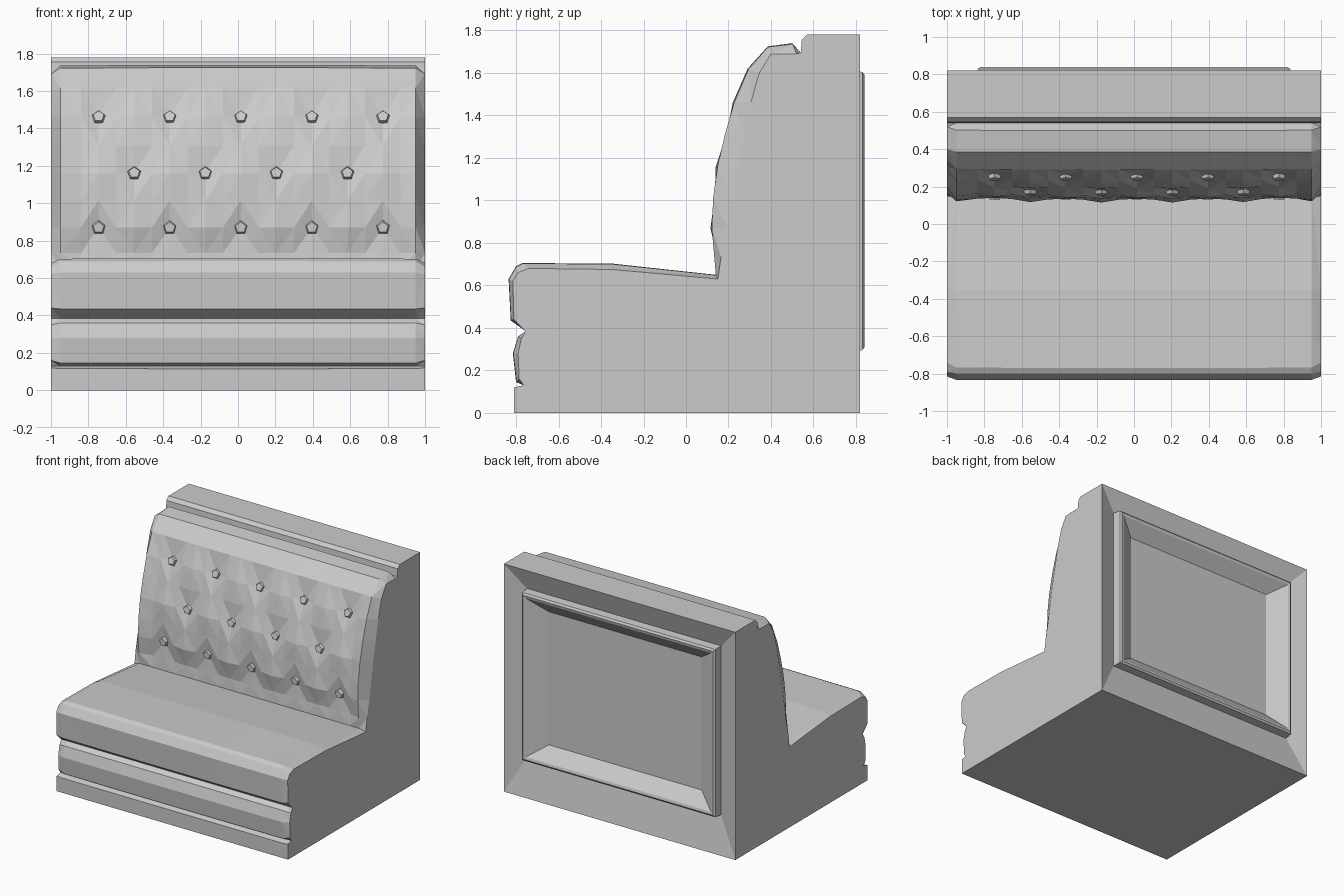
import bpy, bmesh, math

cube = bpy.data.objects.get("Cube")
if cube:
    bpy.data.objects.remove(cube, do_unlink=True)

grey = bpy.data.materials.new("plain grey")
grey.use_nodes = True
COL = (0.6, 0.6, 0.6, 1)
grey.diffuse_color = COL
grey.node_tree.nodes["Principled BSDF"].inputs["Base Color"].default_value = COL


def finish(bm, name):
    bmesh.ops.recalc_face_normals(bm, faces=bm.faces)
    mesh = bpy.data.meshes.new(name)
    bm.to_mesh(mesh)
    bm.free()
    mesh.materials.append(grey)
    ob = bpy.data.objects.new(name, mesh)
    bpy.context.collection.objects.link(ob)
    return ob


# Side profiles (y, z): outer ends of the bench, and its padded middle
seat_end = [(-.81, 0), (-.81, .12), (-.765, .13), (-.785, .16), (-.79, .28), (-.775, .35),
            (-.755, .385), (-.81, .44), (-.815, .62), (-.79, .66), (-.74, .68), (-.35, .675)]
seat_mid = [(-.81, 0), (-.81, .115), (-.765, .13), (-.80, .145), (-.815, .28), (-.79, .36),
            (-.755, .385), (-.825, .435), (-.835, .63), (-.80, .69), (-.77, .705), (-.35, .703)]
back_z = [.65, .735, .87, 1.015, 1.16, 1.31, 1.46, 1.62]
back_end = list(zip([.15, .165, .195, .22, .245, .275, .305, .345],
                    [.63] + back_z[1:-1] + [1.6]))
back_mid = list(zip([.14, .13, .115, .12, .14, .175, .22, .29], back_z))
ledge = [(.54, 1.695), (.545, 1.755), (.57, 1.78), (.82, 1.78)]
end = seat_end + back_end + [(.4, 1.69), (.52, 1.69)] + ledge
mid = seat_mid + back_mid + [(.385, 1.725), (.5, 1.74)] + ledge
FIRST = len(seat_mid)
COLS = 20


def column_x(k):
    return -.95 + 1.9 * k / COLS + (.015 if 0 < k < COLS else 0)


# Depth of the diamond tufting at a grid point of the backrest
def tuft(k, r):
    if k <= 0 or k >= COLS or r <= 0 or r >= len(back_z) - 1:
        return 0
    u, v = (k - 2) / 4, (r - 2) / 4
    a, b = math.pi * (u + v), math.pi * (u - v)
    valley = 1 - abs(math.sin(a) * math.sin(b))
    return .02 * valley + .02 * (math.cos(a) * math.cos(b)) ** 2


# Padded bench body: profile lofted along x
bm = bmesh.new()
grid = []
for k in range(-1, COLS + 2):
    x = -1 if k < 0 else 1 if k > COLS else column_x(k)
    w = 0 if abs(x) == 1 else .92 + .08 * min(1, (.95 - abs(x)) / .6)
    col = []
    for j, (e, m) in enumerate(zip(end, mid)):
        y = e[0] + (m[0] - e[0]) * w + tuft(k, j - FIRST)
        col.append(bm.verts.new((x, y, e[1] + (m[1] - e[1]) * w)))
    grid.append(col)
for c, d in zip(grid, grid[1:]):
    for j in range(len(c) - 1):
        bm.faces.new((c[j], d[j], d[j + 1], c[j + 1]))
bmesh.ops.dissolve_limit(bm, angle_limit=math.radians(.3), verts=bm.verts, edges=bm.edges)
bmesh.ops.triangulate(bm, faces=[f for f in bm.faces if len(f.verts) > 3])
# Flat ends and underside
for x in (-1, 1):
    bm.faces.new([bm.verts.new((x, y, z)) for y, z in end + [(.82, 0)]])
bm.faces.new([bm.verts.new(p) for p in
              ((-1, -.81, 0), (1, -.81, 0), (1, .82, 0), (-1, .82, 0))])

# Rear frame, raised moulding and sunken panel: nested rectangles (half width, y, low, high)
loops = []
for hw, y, lo, hi in [(1, .82, 0, 1.78), (.84, .765, .29, 1.61), (.835, .83, .295, 1.605),
                      (.82, .84, .31, 1.59), (.80, .835, .33, 1.57), (.66, .75, .43, 1.47)]:
    loops.append([bm.verts.new(p) for p in
                  ((-hw, y, lo), (hw, y, lo), (hw, y, hi), (-hw, y, hi))])
for a, b in zip(loops, loops[1:]):
    for i in range(4):
        n = (i + 1) % 4
        bm.faces.new((a[i], a[n], b[n], b[i]))
bm.faces.new(loops[-1])
bmesh.ops.remove_doubles(bm, verts=bm.verts, dist=.0005)
finish(bm, "bench_body")

# Five-sided buttons in the tuft dimples
for r in (2, 4, 6):
    slope = (back_mid[r + 1][0] - back_mid[r - 1][0]) / (back_z[r + 1] - back_z[r - 1])
    for k in range(4 if r == 4 else 2, 19, 4):
        bm = bmesh.new()
        bmesh.ops.create_cone(bm, cap_ends=True, segments=5, radius1=.045,
                              radius2=.03, depth=.035)
        ob = finish(bm, "back_button")
        ob.location = (column_x(k), back_mid[r][0] + tuft(k, r) - .005, back_z[r])
        ob.rotation_euler = (math.atan2(1, slope), 0, 0)
